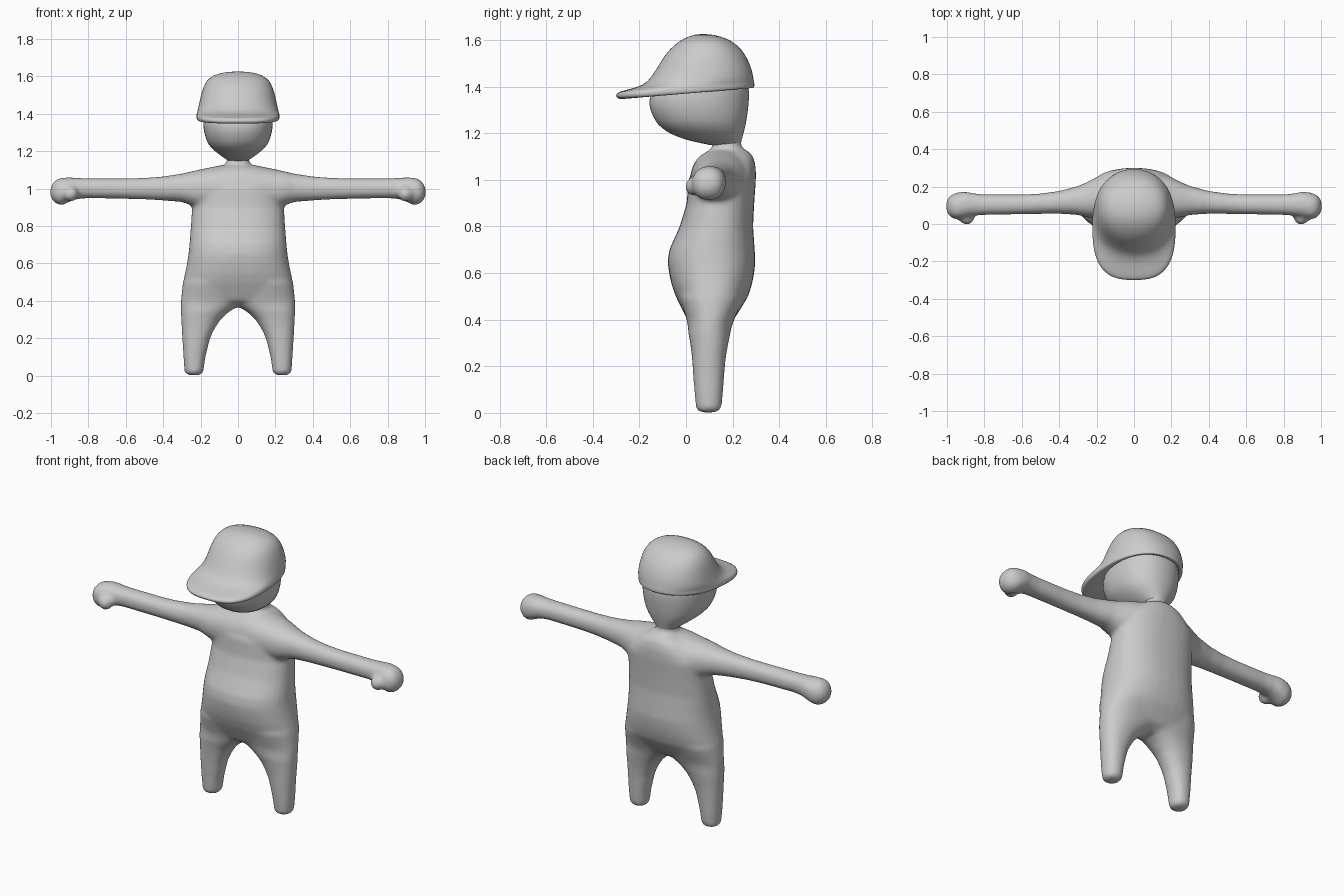
import bpy, bmesh
from math import sin, cos, pi
from mathutils import Matrix


def power(v, n):
    return (1 if v >= 0 else -1) * abs(v) ** (2 / n)


def loft(bm, rings, axis='z', side=1, n=2.2, seg=32):
    """Rings are (t, a0, a1, b0, b1[, front exponent]); t may be (front, back) heights."""
    loops = []
    for t, a0, a1, b0, b1, *e in rings:
        loop = []
        for i in range(seg):
            c, s = cos(2 * pi * i / seg), sin(2 * pi * i / seg)
            k = e[0] if e and s < 0 else n
            a = (a0 + a1) / 2 + (a1 - a0) / 2 * power(c, k)
            v = power(s, k)
            b = (b0 + b1) / 2 + (b1 - b0) / 2 * v
            h = t[0] + (t[1] - t[0]) * (v + 1) / 2 if isinstance(t, tuple) else t
            loop.append(bm.verts.new((side * a, b, h) if axis == 'z' else (side * h, a, b)))
        loops.append(loop)
    for p, q in zip(loops, loops[1:]):
        for i in range(seg):
            j = (i + 1) % seg
            bm.faces.new((p[i], p[j], q[j], q[i]))
    bm.faces.new(loops[0])
    bm.faces.new(loops[-1])


def finish(bm, name):
    bmesh.ops.recalc_face_normals(bm, faces=bm.faces)
    me = bpy.data.meshes.new(name)
    bm.to_mesh(me)
    bm.free()
    for p in me.polygons:
        p.use_smooth = True
    ob = bpy.data.objects.new(name, me)
    bpy.context.collection.objects.link(ob)
    return ob


# Body: torso, neck, legs, arms and hands fused into one soft skin
bm = bmesh.new()
torso = [(.365, .1, .06, .15), (.4, .295, .005, .205), (.45, .3, -.02, .237),
         (.5, .294, -.044, .267), (.55, .283, -.062, .283), (.6, .273, -.073, .293),
         (.65, .265, -.079, .298), (.7, .26, -.072, .295), (.8, .252, -.027, .288),
         (.9, .246, .003, .293), (1.0, .25, .01, .3), (1.05, .2, .035, .3),
         (1.09, .15, .06, .292), (1.115, .1, .08, .278), (1.133, .06, .11, .25)]
loft(bm, [(z, -w, w, f, b) for z, w, f, b in torso], n=2.3)
loft(bm, [(1.05, -.1, .1, .08, .27), (1.125, -.07, .07, .105, .25),
          (1.14, -.06, .06, .113, .237), (1.18, -.06, .06, .113, .237)])
leg = [(.002, .2, .27, .06, .13), (.018, .185, .286, .043, .152), (.1, .174, .292, .035, .16),
       (.2, .149, .298, .028, .167), (.25, .125, .301, .024, .173), (.3, .093, .304, .018, .182),
       (.34, .05, .306, .01, .19), (.37, 0, .306, .008, .196), (.4, -.05, .306, .003, .207),
       (.5, -.05, .295, -.03, .25)]
arm = [(0, .02, .29, .88, 1.135), (.1, .02, .285, .88, 1.123), (.2, .03, .25, .89, 1.103),
       (.25, .035, .225, .91, 1.092), (.3, .048, .203, .928, 1.08), (.4, .055, .177, .936, 1.065),
       (.5, .054, .163, .942, 1.057), (.6, .052, .158, .945, 1.055), (.8, .048, .158, .948, 1.055),
       (.86, .044, .165, .944, 1.057), (.9, .036, .173, .93, 1.06), (.94, .024, .17, .91, 1.058),
       (.97, .03, .16, .917, 1.05), (.99, .045, .145, .935, 1.03), (1.003, .07, .12, .96, 1.0)]
for s in (1, -1):
    loft(bm, leg, side=s)
    loft(bm, arm, axis='x', side=s)
    # thumb
    bmesh.ops.create_uvsphere(bm, u_segments=20, v_segments=12, radius=.042,
                              matrix=Matrix.Translation((s * .895, .037, .972)))
body = finish(bm, "body")
m = body.modifiers.new("fuse", 'REMESH')
m.mode = 'VOXEL'
m.voxel_size = .011
m.use_smooth_shade = True
m = body.modifiers.new("soften", 'SMOOTH')
m.factor = .5
m.iterations = 10

# Head: narrow at the neck, wide under the cap
bm = bmesh.new()
head = [(1.145, .05, .115, .235), (1.156, .062, .075, .236), (1.17, .085, .0, .239),
        (1.2, .125, -.075, .248), (1.225, .15, -.108, .254), (1.25, .167, -.132, .26),
        (1.3, .183, -.156, .267), (1.35, .188, -.163, .272), (1.4, .186, -.13, .272),
        (1.47, .16, -.09, .25), (1.52, .1, -.03, .18)]
loft(bm, [(z, -w, w, f, b) for z, w, f, b in head])
finish(bm, "head").modifiers.new("round", 'SUBSURF').levels = 1

# Cap: underside, rim and peak, then the crown
bm = bmesh.new()
cap = [((1.375, 1.405), .165, -.13, .25, 2.2), ((1.358, 1.4), .19, -.18, .272, 2.3),
       ((1.344, 1.393), .213, -.28, .287, 2.8), ((1.35, 1.395), .221, -.297, .292, 2.8),
       ((1.364, 1.403), .224, -.303, .295, 2.8), ((1.377, 1.415), .222, -.293, .294, 2.8),
       ((1.387, 1.425), .219, -.25, .292, 2.7), ((1.405, 1.44), .215, -.183, .289, 2.4),
       ((1.44, 1.47), .208, -.147, .284, 2.2), ((1.515, 1.515), .195, -.105, .267, 2.2),
       ((1.56, 1.56), .179, -.072, .24, 2.2), ((1.595, 1.595), .152, -.03, .2, 2.2),
       ((1.616, 1.616), .105, .01, .15, 2.2), ((1.626, 1.626), .04, .05, .095, 2.2)]
loft(bm, [(z, -w, w, f, b, e) for z, w, f, b, e in cap], seg=40)
finish(bm, "cap").modifiers.new("round", 'SUBSURF').levels = 1
